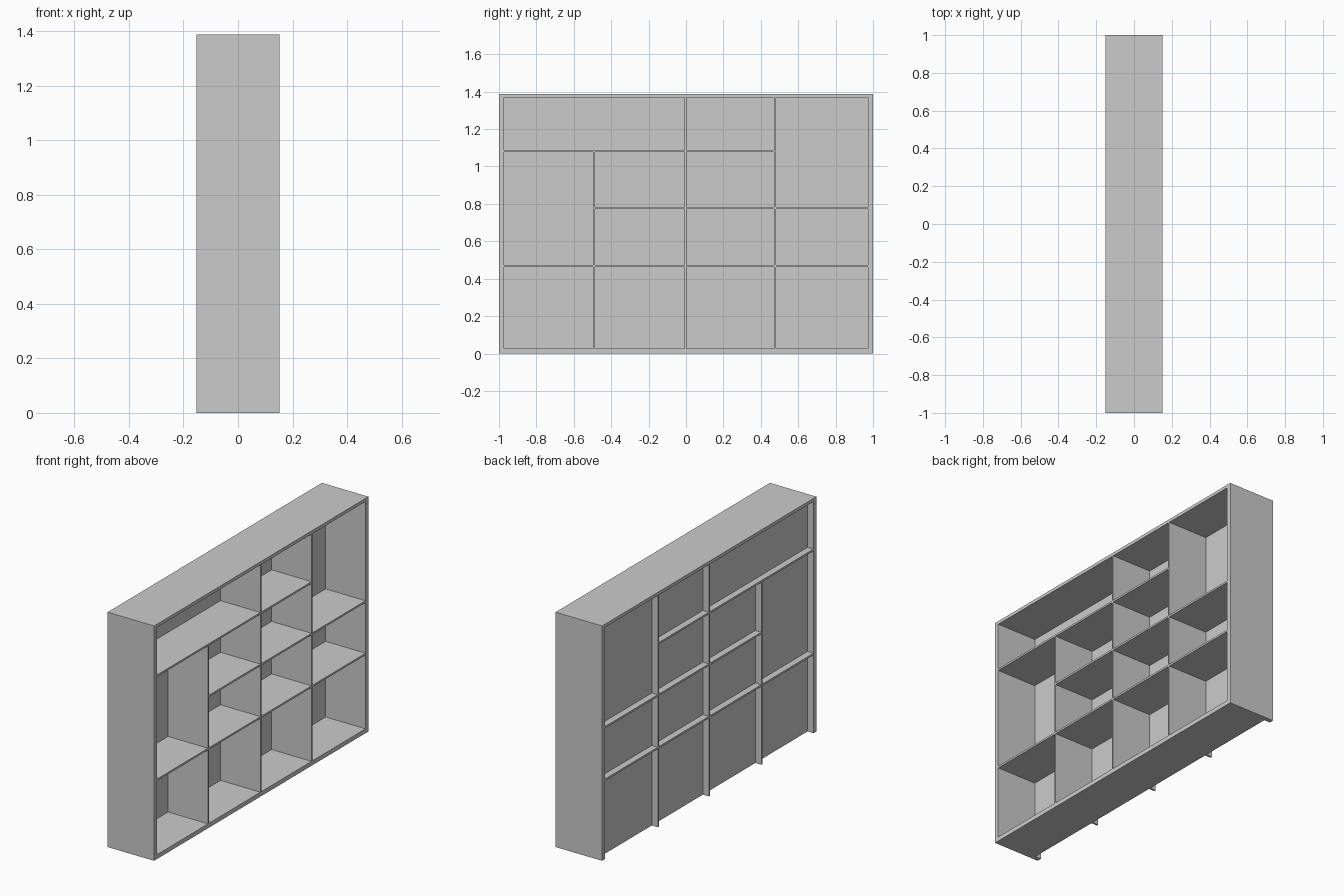
import bpy

if "Cube" in bpy.data.objects:
    bpy.data.objects.remove(bpy.data.objects["Cube"])

X0, X1 = -0.152, 0.152      # rear and open side of the bookcase
H = 1.387                   # overall height
SIDE, TOP, BASE = 0.027, 0.019, 0.026
T = 0.011                   # divider and shelf thickness
PANEL = -0.111              # recessed backing panel


def box(name, x, y, z):
    """Axis-aligned board from (min, max) ranges."""
    bpy.ops.mesh.primitive_cube_add(size=1, location=[sum(r) / 2 for r in (x, y, z)])
    ob = bpy.context.object
    ob.name = name
    ob.scale = [r[1] - r[0] for r in (x, y, z)]
    bpy.ops.object.transform_apply(location=False, rotation=False, scale=True)
    return ob


depth = (X0, X1)
inner = 1 - SIDE

# Outer frame
for name, s in (("left_side", -1), ("right_side", 1)):
    box(name, depth, tuple(sorted((s * inner, s))), (0, H))
box("top_board", depth, (-inner, inner), (H - TOP, H))
box("base_board", (PANEL, X1), (-inner, inner), (0, BASE))

# Thin recessed backing panel
box("back_panel", (PANEL - 0.002, PANEL + 0.002), (-inner, inner), (0, H - TOP))

# Upright dividers: centre y, top z
for i, (y, top) in enumerate(((-0.491, 1.082), (-0.002, H - TOP), (0.475, H - TOP))):
    box(f"divider_{i + 1}", depth, (y - T / 2, y + T / 2), (0, top))

# Shelves: centre z, start y, end y
for i, (z, a, b) in enumerate(((0.467, -inner, inner),
                               (0.777, -0.491, inner),
                               (1.082, -inner, 0.475))):
    box(f"shelf_{i + 1}", depth, (a, b), (z - T / 2, z + T / 2))
